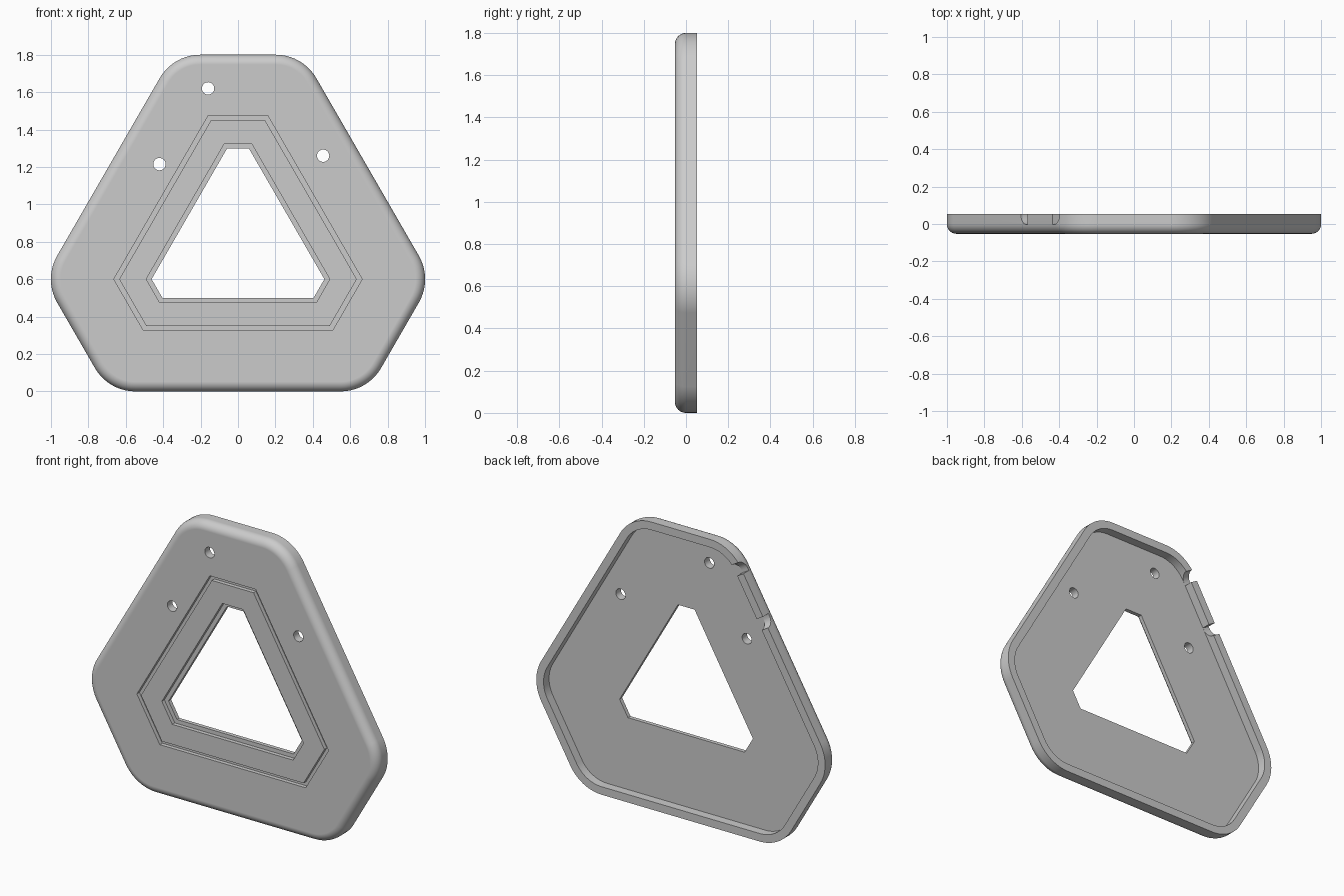
import bpy, bmesh
from math import sin, cos, pi, radians
from mathutils import Vector

cube = bpy.data.objects.get("Cube")
if cube:
    bpy.data.objects.remove(cube, do_unlink=True)

CENTRE_Z = 0.8
FRONT, BACK = -0.0525, 0.0525
FLOOR = -0.0025      # back of the face plate
FAR = 0.2            # cutters reach past the body


def hex_ring(grow, y, radius=0.0, steps=10):
    """Six-sided outline, long and short sides alternating, corners rounded."""
    points = []
    for k in range(6):
        near, far = (0.3, 0.5) if k % 2 == 0 else (0.5, 0.3)
        near, far = near + grow - radius, far + grow - radius
        turn = radians(-90 + 60 * k)
        along = (far - near * cos(pi / 3)) / sin(pi / 3)
        cx = near * cos(turn) - along * sin(turn)
        cz = near * sin(turn) + along * cos(turn)
        count = steps if radius else 0
        for i in range(count + 1):
            a = turn + (pi / 3) * i / max(count, 1)
            points.append((cx + radius * cos(a), y, CENTRE_Z + cz + radius * sin(a)))
    return points


def loft(name, rings, closed=False):
    """Skin a stack of equal rings; cap the ends unless it closes on itself."""
    bm = bmesh.new()
    loops = [[bm.verts.new(p) for p in ring] for ring in rings]
    pairs = list(zip(loops, loops[1:]))
    if closed:
        pairs.append((loops[-1], loops[0]))
    else:
        bm.faces.new(loops[0])
        bm.faces.new(loops[-1])
    for a, b in pairs:
        for i in range(len(a)):
            j = (i + 1) % len(a)
            bm.faces.new((a[i], a[j], b[j], b[i]))
    bmesh.ops.recalc_face_normals(bm, faces=bm.faces)
    mesh = bpy.data.meshes.new(name)
    bm.to_mesh(mesh)
    bm.free()
    obj = bpy.data.objects.new(name, mesh)
    bpy.context.collection.objects.link(obj)
    return obj


def circle(x, z, y, r, n=32):
    return [(x + r * cos(2 * pi * i / n), y, z + r * sin(2 * pi * i / n)) for i in range(n)]


# Body with a rounded front edge
ROUND = 0.052
rings = []
for i in range(9):
    a = (pi / 2) * i / 8
    inset = ROUND * (1 - sin(a))
    rings.append(hex_ring(0.5 - inset, FRONT + ROUND * (1 - cos(a)), 0.25 - inset))
rings.append(hex_ring(0.5, BACK, 0.25))
body = loft("frame_body", rings)

# Hollow back, central opening, shelf round the opening, and front groove
GROOVE = FRONT + 0.025
cutters = [
    loft("back_hollow", [hex_ring(0.45, FLOOR, 0.2), hex_ring(0.45, FAR, 0.2)]),
    loft("opening", [hex_ring(0, -FAR), hex_ring(0, FAR)]),
    loft("opening_shelf", [hex_ring(0.025, -FAR), hex_ring(0.025, GROOVE)]),
    loft("front_groove", [hex_ring(0.175, -FAR), hex_ring(0.175, GROOVE),
                          hex_ring(0.15, GROOVE), hex_ring(0.15, -FAR)], closed=True),
]

# Three round holes
for x, z in ((-0.16, 1.62), (-0.42, 1.215), (0.455, 1.26)):
    cutters.append(loft("round_hole", [circle(x, z, -FAR, 0.033), circle(x, z, FAR, 0.033)]))

# Two rim notches either side of a tab, each with one rounded bottom corner
out = Vector((cos(radians(150)), 0, sin(radians(150))))
side = Vector((0.5, 0, cos(radians(30))))
origin = Vector((0, 0, CENTRE_Z))
INNER, OUTER, BEND, BOTTOM = 0.135, 0.205, 0.055, FLOOR + 0.0005
profile = [(INNER, FAR), (INNER, BOTTOM)]
for i in range(9):
    a = (pi / 2) * i / 8
    profile.append((OUTER - BEND + BEND * sin(a), BOTTOM + BEND * (1 - cos(a))))
profile.append((OUTER, FAR))
for sign in (-1, 1):
    ends = [[origin + out * d + side * (0.381 + sign * s) + Vector((0, y, 0))
             for s, y in profile] for d in (0.72, 0.9)]
    cutters.append(loft("rim_notch", ends))

# Cut everything out of the body
bpy.ops.object.select_all(action="DESELECT")
bpy.context.view_layer.objects.active = body
body.select_set(True)
for cutter in cutters:
    cutter.hide_render = True
    mod = body.modifiers.new("cut", "BOOLEAN")
    mod.operation = "DIFFERENCE"
    mod.solver = "EXACT"
    mod.object = cutter
    bpy.ops.object.modifier_apply(modifier=mod.name)
    bpy.data.objects.remove(cutter, do_unlink=True)

# Plain grey finish
grey = bpy.data.materials.new("plain_grey")
grey.use_nodes = True
colour = (0.6, 0.6, 0.6, 1)
grey.diffuse_color = colour
grey.node_tree.nodes["Principled BSDF"].inputs["Base Color"].default_value = colour
body.data.materials.clear()
body.data.materials.append(grey)
for face in body.data.polygons:
    face.material_index = 0

bpy.ops.object.shade_smooth_by_angle(angle=radians(30))
weighted = body.modifiers.new("even_shading", "WEIGHTED_NORMAL")
weighted.keep_sharp = True
